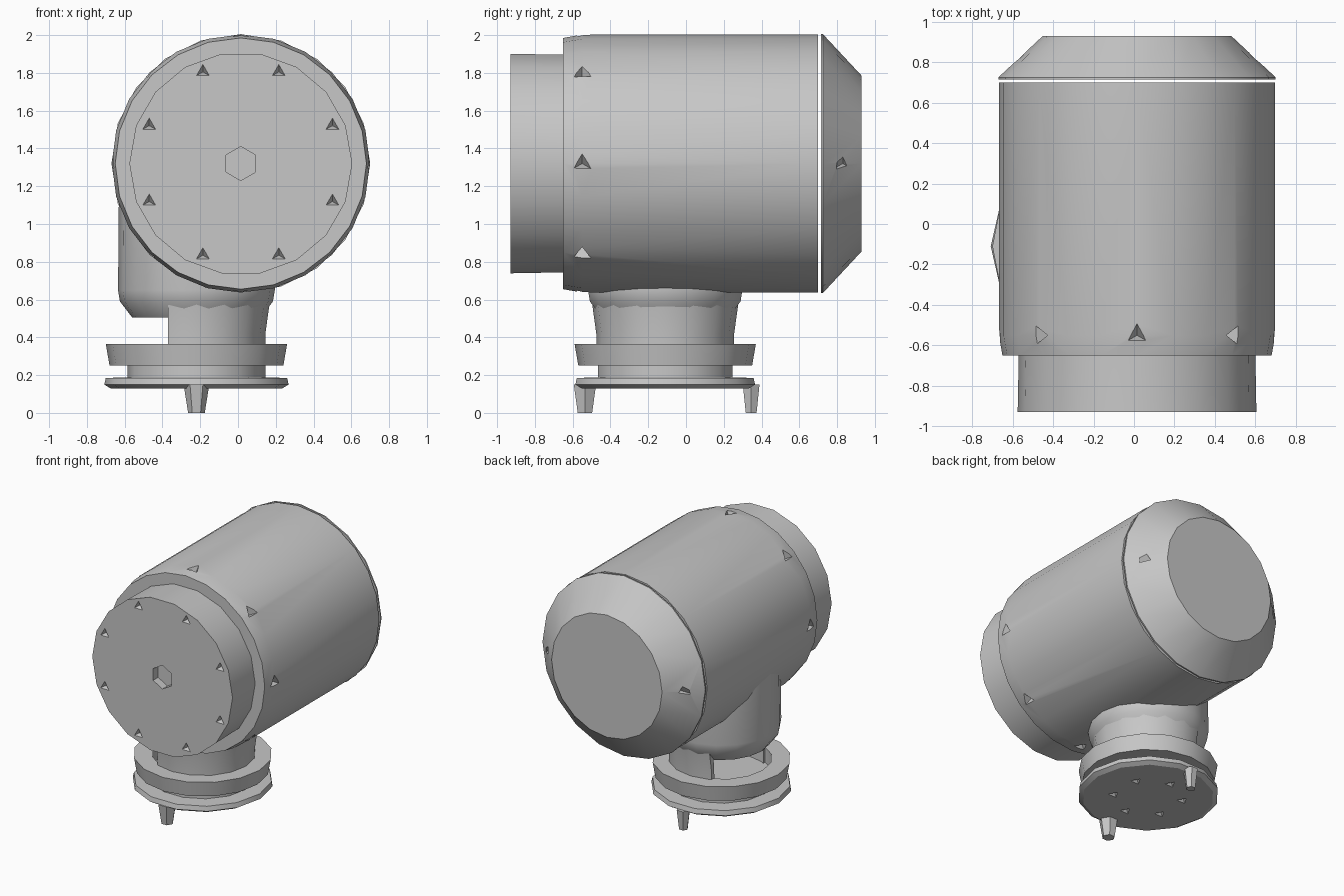
import bpy, bmesh
from math import sin, cos, pi, radians
from mathutils import Matrix, Vector

cube = bpy.data.objects.get("Cube")
if cube:
    bpy.data.objects.remove(cube, do_unlink=True)

grey = bpy.data.materials.new("plain_grey")
grey.use_nodes = True
grey.diffuse_color = (0.57, 0.57, 0.57, 1)
grey.node_tree.nodes["Principled BSDF"].inputs["Base Color"].default_value = grey.diffuse_color

BARREL = Matrix.Translation((0.015, 0, 1.32)) @ Matrix.Rotation(-pi / 2, 4, 'X')
STEM = Matrix.Translation((-0.22, -0.11, 0))


def finish(name, bm):
    bmesh.ops.recalc_face_normals(bm, faces=bm.faces)
    mesh = bpy.data.meshes.new(name)
    bm.to_mesh(mesh)
    bm.free()
    mesh.materials.append(grey)
    obj = bpy.data.objects.new(name, mesh)
    bpy.context.collection.objects.link(obj)
    return obj


def lathe(name, profile, sides, frame, closed=False, keep_x=None):
    """Turn (radius, height) points round the frame's z axis."""
    bm = bmesh.new()
    rings = []
    for r, h in profile:
        angles = [2 * pi * i / sides for i in range(sides)]
        rings.append([bm.verts.new(frame @ Vector((r * cos(a), r * sin(a), h))) for a in angles])
    pairs = list(zip(rings, rings[1:]))
    if closed:
        pairs.append((rings[-1], rings[0]))
    else:
        bm.faces.new(rings[0])
        bm.faces.new(rings[-1])
    for low, high in pairs:
        for i in range(sides):
            j = (i + 1) % sides
            bm.faces.new((low[i], low[j], high[j], high[i]))
    if keep_x is not None:
        bmesh.ops.bisect_plane(bm, geom=bm.verts[:] + bm.edges[:] + bm.faces[:],
                               plane_co=(keep_x, 0, 0), plane_no=(-1, 0, 0), clear_outer=True)
        bmesh.ops.holes_fill(bm, edges=[e for e in bm.edges if e.is_boundary])
    return finish(name, bm)


def cut_dents(obj, dents):
    """Cut small sunken shapes: (point, outward direction, sides, radius, inner radius, depth)."""
    bm = bmesh.new()
    for point, out, sides, radius, inner, depth in dents:
        turn = Vector(out).to_track_quat('Z', 'Y').to_matrix().to_4x4()
        bmesh.ops.create_cone(bm, cap_ends=True, segments=sides, radius1=inner, radius2=radius,
                              depth=depth, matrix=Matrix.Translation(point) @ turn)
    cutter = finish("dent_cutter", bm)
    cutter.hide_render = True
    mod = obj.modifiers.new("dents", 'BOOLEAN')
    mod.operation = 'DIFFERENCE'
    mod.solver = 'EXACT'
    mod.object = cutter
    bpy.context.view_layer.objects.active = obj
    bpy.ops.object.modifier_apply(modifier=mod.name)
    bpy.data.objects.remove(cutter, do_unlink=True)


def around(frame, radius, height, angle):
    a = radians(angle)
    out = frame.to_3x3() @ Vector((cos(a), sin(a), 0))
    return frame @ Vector((radius * cos(a), radius * sin(a), height)), out


# Barrel with a ring of dents near its front
barrel = lathe("barrel", [(0.665, -0.65), (0.683, -0.55), (0.683, 0.70)], 24, BARREL)
cut_dents(barrel, [(*around(BARREL, 0.66, -0.55, k * 45), 3, 0.075, 0.002, 0.09) for k in range(8)])

# Front plug with rim dents and a hexagonal socket
plug = lathe("front_plug", [(0.59, -0.93), (0.585, -0.66), (0.585, -0.64)], 18, BARREL)
front = Vector((0, -1, 0))
dents = [(around(BARREL, 0.525, -0.92, 22.5 + k * 45)[0], front, 3, 0.06, 0.002, 0.07) for k in range(8)]
dents.append((BARREL @ Vector((0, 0, -0.92)), front, 6, 0.09, 0.09, 0.1))
cut_dents(plug, dents)

# Tapered back cap, with a thin gap before it
cap = lathe("back_cap", [(0.685, 0.715), (0.685, 0.725), (0.465, 0.93)], 20, BARREL)
cut_dents(cap, [(*around(BARREL, 0.56, 0.83, a), 3, 0.06, 0.002, 0.09) for a in (0, 180)])

# Stem joining the barrel to its base
elbow = lathe("stem_elbow", [(0.34, 0.505), (0.405, 0.59), (0.415, 0.65), (0.41, 1.25)], 18, STEM)
tube = lathe("stem_tube", [(0.365, 0.25), (0.365, 0.42), (0.39, 0.6), (0.35, 0.6), (0.33, 0.25)],
             16, STEM, closed=True, keep_x=-0.37)

# Collar ring and base flange
collar = lathe("collar_ring", [(0.46, 0.25), (0.48, 0.365), (0.35, 0.365), (0.35, 0.25)],
               16, STEM, closed=True)
flange = lathe("base_flange", [(0.455, 0.13), (0.488, 0.15), (0.48, 0.185), (0.365, 0.188), (0.365, 0.252)],
               14, STEM)
cut_dents(flange, [(around(STEM, 0.24, 0.14, 30 + k * 60)[0], (0, 0, -1), 3, 0.06, 0.002, 0.06)
                   for k in range(6)])

# Two tapered locating pegs under the flange
for name, y, size in (("front_peg", -0.535, 0.08), ("back_peg", 0.345, 0.06)):
    frame = Matrix.Translation((-0.22, y, 0))
    lathe(name, [(size * 0.55, 0), (size * 0.85, 0.15)], 6, frame)

# Smooth shading with sharp rims
for obj in bpy.context.scene.objects:
    if obj.type == 'MESH' and grey.name in obj.data.materials:
        bpy.ops.object.select_all(action='DESELECT')
        obj.select_set(True)
        bpy.context.view_layer.objects.active = obj
        bpy.ops.object.shade_smooth_by_angle(angle=radians(30))
